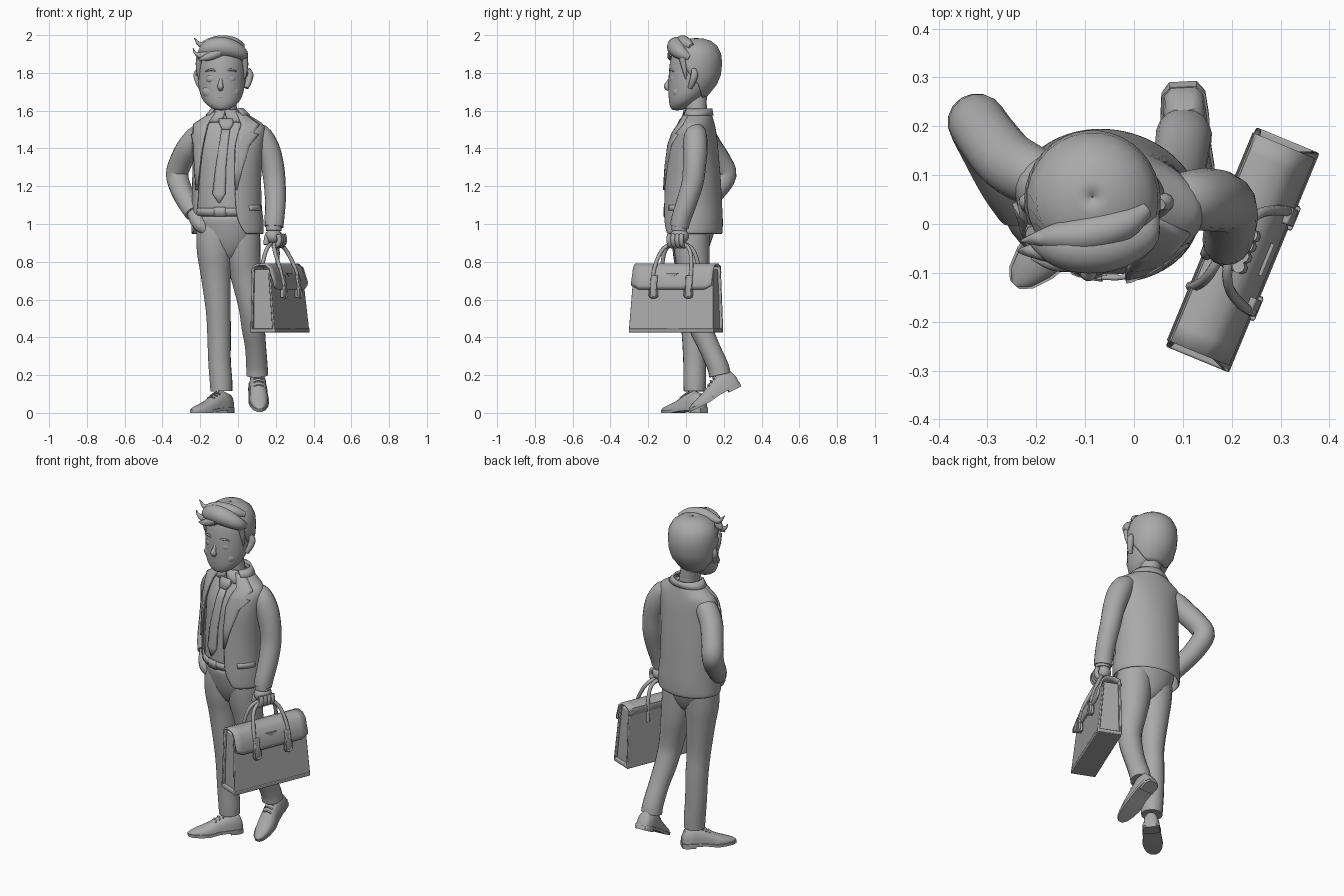
import bpy, bmesh, math
from mathutils import Vector, Matrix

MAT = bpy.data.materials.new("plain_grey")
MAT.diffuse_color = (0.4, 0.4, 0.4, 1)
TURN = math.radians(-10)


def make(name, verts, faces, sub=0, solid=0, bevel=0, angle=50):
    bm = bmesh.new()
    vs = [bm.verts.new(v) for v in verts]
    for f in faces:
        bm.faces.new([vs[i] for i in f])
    bmesh.ops.remove_doubles(bm, verts=bm.verts, dist=1e-5)
    bmesh.ops.recalc_face_normals(bm, faces=bm.faces)
    me = bpy.data.meshes.new(name)
    bm.to_mesh(me)
    bm.free()
    me.materials.append(MAT)
    ob = bpy.data.objects.new(name, me)
    bpy.context.collection.objects.link(ob)
    bpy.ops.object.select_all(action='DESELECT')
    ob.select_set(True)
    bpy.context.view_layer.objects.active = ob
    bpy.ops.object.shade_smooth_by_angle(angle=math.radians(angle))
    if solid:
        m = ob.modifiers.new("thickness", 'SOLIDIFY')
        m.thickness, m.offset = solid, 0
    if bevel:
        m = ob.modifiers.new("soft_edges", 'BEVEL')
        m.width, m.segments = bevel, 2
    if sub:
        m = ob.modifiers.new("smooth", 'SUBSURF')
        m.levels = m.render_levels = sub
    return ob


def loft(name, rings, closed=True, caps=True, **kw):
    n = len(rings[0])
    verts = [p for r in rings for p in r]
    faces = []
    for i in range(len(rings) - 1):
        for j in range(n if closed else n - 1):
            k = (j + 1) % n
            faces.append((i*n + j, i*n + k, (i+1)*n + k, (i+1)*n + j))
    if caps:
        faces += [tuple(range(n)), tuple((len(rings)-1)*n + j for j in range(n))]
    return make(name, verts, faces, **kw)


def oval(cx, cy, z, rx, ry, a0=0, a1=360, n=20, turn=0.0):
    closed = (a0, a1) == (0, 360)
    out = []
    for i in range(n):
        a = math.radians(a0 + (a1 - a0) * i / (n if closed else n - 1))
        p = Matrix.Rotation(turn, 2) @ Vector((rx*math.cos(a), ry*math.sin(a)))
        out.append(Vector((cx + p.x, cy + p.y, z)))
    return out


def tube(name, pts, n=12, steps=4):
    """Round tube through (x, y, z, radius) points."""
    P = [Vector(p) for p in pts]
    P = [P[0]*2 - P[1]] + P + [P[-1]*2 - P[-2]]
    path = []
    for i in range(1, len(P) - 2):
        a, b, c, d = P[i-1:i+3]
        for s in range(steps):
            t = s / steps
            path.append(0.5*(2*b + (c-a)*t + (2*a-5*b+4*c-d)*t*t + (3*b-a-3*c+d)*t**3))
    path.append(P[-2])
    rings, nor = [], None
    for i, p in enumerate(path):
        t = (path[min(i+1, len(path)-1)].xyz - path[max(i-1, 0)].xyz).normalized()
        nor = t.orthogonal() if nor is None else nor - t * nor.dot(t)
        nor.normalize()
        bi = t.cross(nor)
        rings.append([p.xyz + max(p.w, .002) * (nor*math.cos(2*math.pi*j/n) + bi*math.sin(2*math.pi*j/n))
                      for j in range(n)])
    return loft(name, rings, angle=60)


def ball(name, c, r, turn=0.0):
    rings = [oval(c[0], c[1], c[2] + r[2]*math.sin(t), r[0]*math.cos(t), r[1]*math.cos(t), n=14, turn=turn)
             for t in [math.radians(-84 + 168*i/9) for i in range(10)]]
    return loft(name, rings)


# Jacket profile: z, centre x, centre y, half width, half depth, opening angles
COAT = [(.945, -.055, .037, .188, .150, -52, 200), (1.02, -.055, .037, .186, .152, -66, 212),
        (1.1, -.06, .035, .18, .150, -67, 220), (1.25, -.06, .035, .178, .142, -69, 224),
        (1.4, -.055, .035, .184, .128, -72, 232), (1.48, -.05, .045, .192, .108, -70, 238),
        (1.525, -.05, .055, .19, .088, -65, 240), (1.555, -.052, .058, .135, .078, -60, 235),
        (1.595, -.055, .06, .074, .068, -50, 230)]


def row(z):
    for a, b in zip(COAT, COAT[1:]):
        if z <= b[0]:
            t = (z - a[0]) / (b[0] - a[0])
            return [u + (v - u)*t for u, v in zip(a, b)]
    return COAT[-1]


def band(z, s, a0, a1, n):
    _, cx, cy, rx, ry, _, _ = row(z)
    return oval(cx, cy, z, rx*s, ry*s, a0, a1, n, TURN)


def strip(name, rows, s, solid=.01):
    n = max(5, int((rows[0][2] - rows[0][1]) / 10))
    loft(name, [band(z, s, a, b, n) for z, a, b in rows], closed=False, caps=False, solid=solid)


# Torso clothes
levels = [.945, .98, 1.02, 1.06, 1.1, 1.18, 1.25, 1.33, 1.4, 1.44, 1.48, 1.51, 1.53, 1.56, 1.595]
loft("jacket", [band(z, 1, row(z)[5], row(z)[6], 30) for z in levels],
     closed=False, caps=False, solid=.012, sub=1)
loft("shirt", [band(z, .93, 0, 360, 24) for z in levels[2:]], sub=1)
for side in (0, 1):
    rows = []
    for z, w in ((1.18, 3), (1.3, 14), (1.42, 26), (1.475, 40), (1.48, 27), (1.525, 36), (1.56, 36), (1.595, 34)):
        e = row(z)[5 + side]
        rows.append((z, e - w, e) if side else (z, e, e + w))
    strip("lapel", rows, 1.05)
    c = -92 + (25 if side else -25)
    strip("shirt_collar", [(1.54, c - 12, c + 12), (1.565, c - 22, c + 22), (1.605, c - 26, c + 26)], .98)
strip("jacket_collar", [(1.575, -40, 220), (1.61, -40, 220)], 1.1)
strip("tie", [(1.11, -95, -94), (1.16, -107, -84), (1.3, -102, -84), (1.45, -97, -83), (1.51, -96, -82)], .98)
strip("tie_knot", [(1.5, -95, -83), (1.53, -101, -77), (1.555, -104, -74)], 1.0, .02)
strip("belt", [(1.045, -180, 179), (1.085, -180, 179)], .965)
strip("belt_buckle", [(1.04, -104, -84), (1.09, -104, -84)], .985)
strip("side_pocket_flap", [(1.07, -42, -5), (1.1, -42, -5)], 1.015)

# Trousers
loft("trouser_seat", [oval(x, y, z, rx, ry, turn=TURN) for z, x, y, rx, ry in
     ((.8, -.045, .03, .05, .05), (.85, -.05, .03, .1, .085), (.91, -.055, .028, .15, .108), (.97, -.055, .03, .166, .124),
      (1.02, -.055, .033, .17, .138), (1.06, -.055, .036, .17, .143))], sub=1)
tube("right_trouser_leg", [(-.118, .028, 1.02, .09), (-.122, .025, .94, .099), (-.122, .025, .84, .094),
     (-.118, .028, .74, .081), (-.105, .03, .55, .066), (-.1, .04, .42, .063), (-.098, .045, .28, .06),
     (-.09, .046, .17, .06), (-.088, .046, .115, .058)], 18)
tube("left_trouser_leg", [(.015, .03, 1.02, .088), (.02, .027, .94, .097), (.027, .032, .84, .093),
     (.04, .04, .74, .083), (.068, .045, .57, .067), (.08, .075, .46, .062), (.093, .122, .35, .056),
     (.1, .167, .25, .057), (.102, .18, .2, .058)], 18)


# Shoes, laid out from heel to toe
def shoe(name, heel, toe):
    heel, d = Vector(heel), (Vector(toe) - Vector(heel)).normalized()
    side = Vector((0, 0, 1)).cross(d).normalized()
    up = d.cross(side)
    at = lambda u, v, h: heel + d*u + side*v + up*h
    rings, sole = [], []
    for u, w, h, f in ((0, .026, .06, .025), (.015, .04, .1, .025), (.07, .045, .118, .025), (.13, .045, .095, .022),
                       (.19, .05, .062, .012), (.24, .043, .044, .012), (.28, .028, .03, .012), (.3, .008, .018, .012)):
        rings.append([at(u, w*math.cos(a), f + (h - f)*max(0, math.sin(a))**.7)
                      for a in [math.pi*i/11 for i in range(12)]])
        w += .005
        sole.append([at(u, -w, f - .012), at(u, w, f - .012), at(u, w, f + .004), at(u, -w, f + .004)])
    loft(name, rings)
    loft(name + "_sole", sole)
    loft(name + "_heel", [[at(u, v, h) for u, v in ((-.002, -.028), (.02, -.044), (.07, -.044),
         (.07, .044), (.02, .044), (-.002, .028))] for h in (0, .025)])
    for u, h in ((.11, .108), (.13, .098), (.15, .086)):
        tube(name + "_lace", [(*at(u, v, h - abs(v)*.35), .005) for v in (-.025, 0, .025)], 6)


shoe("right_shoe", (-.04, .095, 0), (-.25, -.13, 0))
shoe("left_shoe", (.1, .29, .14), (.115, .02, .005))

# Arms and hands
tube("right_sleeve", [(-.15, .08, 1.475, .045), (-.2, .095, 1.472, .06), (-.258, .128, 1.41, .063),
     (-.302, .18, 1.33, .061), (-.322, .208, 1.26, .06), (-.3, .158, 1.18, .057), (-.265, .085, 1.11, .053),
     (-.235, .03, 1.055, .046)], 16)
tube("right_hand", [(-.236, .035, 1.06, .036), (-.215, 0, 1.02, .04), (-.19, -.025, .985, .036),
     (-.165, -.035, .95, .015)])
tube("left_sleeve", [(.06, .055, 1.475, .045), (.112, .05, 1.472, .06), (.155, .05, 1.4, .065),
     (.182, .045, 1.31, .061), (.194, .035, 1.22, .058), (.198, .005, 1.12, .055), (.193, -.025, 1.03, .052),
     (.19, -.035, .985, .05)], 16)
tube("left_cuff", [(.19, -.035, 1.0, .043), (.19, -.037, .965, .043)])
ball("left_hand", (.19, -.035, .935), (.043, .052, .042), math.radians(-22))
BAG = Matrix.Translation((.2225, -.053, 0)) @ Matrix.Rotation(math.atan2(.92, .38), 4, 'Z')
bag = lambda u, out, z: BAG @ Vector((u, -out, z))
for u in (-.035, -.012, .012, .035):
    tube("finger", [(*bag(u, o, z), .0135) for o, z in ((.005, .945), (.012, .915), (.0, .89), (-.03, .882))], 8)
tube("thumb", [(*bag(u, -.065, z), .014) for u, z in ((-.01, .95), (-.03, .92), (-.035, .89))], 8)

# Briefcase: tapered body, base rim, folding ends, flap, straps, handles
slab = lambda u, a, b, z: [bag(-u, a, z), bag(u, a, z), bag(u, b, z), bag(-u, b, z)]
loft("briefcase_body", [slab(.228, -.06, .06, .44), slab(.224, -.06, .05, .6), slab(.216, -.06, .028, .76)], bevel=.006)
loft("briefcase_base", [slab(.243, -.07, .07, .425), slab(.243, -.07, .07, .447)], bevel=.004)
loft("briefcase_back", [slab(.243, -.07, -.058, .44), slab(.23, -.068, -.055, .775)], bevel=.004)
loft("briefcase_front", [slab(.243, .055, .068, .44), slab(.23, .026, .036, .74)], bevel=.004)
flap = [(-.068, .74), (-.06, .775), (-.03, .787), (.01, .785), (.036, .765), (.05, .72), (.06, .675), (.058, .655)]
loft("briefcase_flap", [[bag(u, o, z + (.02 if abs(u) > .2 and i > 5 else 0)) for i, (o, z) in enumerate(flap)]
     for u in (-.23, -.19, -.08, 0, .08, .19, .23)], closed=False, caps=False, solid=.01)
for s in (-.1, .1):
    loft("briefcase_strap", [[bag(s + u, o, z) for u, o in ((-.018, a), (.018, a), (.018, b), (-.018, b))]
         for z, a, b in ((.61, .05, .072), (.66, .05, .076), (.73, .04, .066))], bevel=.004)
    tube("strap_ring", [(*bag(s + u, .072, z), .006) for u, z in ((-.02, .655), (-.02, .62), (0, .61), (.02, .62), (.02, .655))], 6)
for name, o in (("outer_handle", .066), ("inner_handle", -.07)):
    tube(name, [(*bag(u, o + (-.033 - o)*t, z), .0105) for u, z, t in
         ((-.11, .68, 0), (-.105, .77, .25), (-.085, .85, .6), (-.05, .888, .8), (0, .895, .85),
          (.05, .888, .8), (.085, .85, .6), (.105, .77, .25), (.11, .68, 0))], 8)
loft("clasp", [[bag(u, o, z) for u, z in ((-.035, .74), (.035, .74), (.0, .715))] for o in (.045, .056)])

# Head and face
tube("neck", [(-.055, .06, 1.52, .062), (-.06, .055, 1.6, .056), (-.075, .05, 1.68, .06)], 16)
HEAD = [(1.601, -.048, .025, .022), (1.613, -.038, .058, .046), (1.645, -.014, .098, .078), (1.69, .01, .117, .104),
        (1.74, .028, .126, .123), (1.79, .04, .129, .134), (1.85, .047, .13, .136), (1.9, .05, .126, .128),
        (1.94, .052, .104, .104), (1.966, .054, .066, .068), (1.974, .055, .025, .025)]
loft("head", [oval(-.087, y, z, rx, ry) for z, y, rx, ry in HEAD], sub=1)
tube("nose", [(-.09, -.08, 1.775, .008), (-.092, -.095, 1.745, .012), (-.093, -.101, 1.728, .017), (-.092, -.088, 1.712, .012)], 10)
for s in (-1, 1):
    x = -.09 + s*.052
    ball("eyelid", (x, -.062, 1.768), (.03, .021, .024), s*.4)
    tube("eyebrow", [(x - .03, -.074 + s*-.008, 1.808, .003), (x, -.082, 1.817, .006), (x + .03, -.074 + s*.008, 1.808, .003)], 8)
    o = -.085 + s*(.128 if s > 0 else .112)
    tube("ear", [(o + s*u, y, z, r) for u, y, z, r in ((0, .02, 1.72, .012), (.012, .033, 1.75, .017),
         (.02, .045, 1.79, .019), (.01, .04, 1.82, .012))], 10)
    ball("cheek", (-.09 + s*.055, -.042, 1.7), (.045, .033, .038))
tube("smile", [(-.132, -.068, 1.69, .003), (-.112, -.081, 1.677, .006), (-.09, -.086, 1.672, .007),
     (-.068, -.081, 1.677, .006), (-.048, -.068, 1.69, .003)], 8)
ball("chin", (-.087, -.06, 1.627), (.034, .026, .022))

# Hair: close cap, swept quiff and loose locks
CAP = [(1.67, .004, .098, .098, 55, 125), (1.69, .01, .112, .11, 40, 140), (1.74, .03, .128, .13, 15, 165),
       (1.79, .042, .134, .139, -8, 188), (1.85, .048, .136, .14, -28, 208), (1.9, .05, .131, .133, -55, 235),
       (1.94, .052, .112, .112, -90, 270), (1.966, .054, .075, .077, -90, 270), (1.978, .055, .035, .035, -90, 270),
       (1.98, .055, .001, .001, -90, 270)]
loft("hair_cap", [oval(-.085, y, z, rx, ry, a, b, 24) for z, y, rx, ry, a, b in CAP],
     closed=False, caps=False, solid=.008)
tube("quiff", [(.035, .02, 1.88, .018), (.015, -.025, 1.905, .036), (-.045, -.045, 1.93, .05),
     (-.11, -.048, 1.938, .052), (-.17, -.04, 1.922, .04), (-.215, -.035, 1.9, .004)], 14)
tube("quiff_top", [(.025, .03, 1.94, .016), (-.02, .0, 1.955, .033), (-.09, -.02, 1.963, .037),
     (-.15, -.025, 1.955, .03), (-.2, -.03, 1.95, .014), (-.232, -.035, 1.985, .002)], 12)
tube("side_lock", [(-.14, -.06, 1.91, .028), (-.19, -.055, 1.892, .02), (-.225, -.055, 1.905, .009), (-.238, -.055, 1.93, .002)], 10)
tube("front_lock", [(-.1, -.068, 1.91, .028), (-.16, -.078, 1.884, .02), (-.21, -.07, 1.87, .003)], 10)
for s in (-1, 1):
    tube("sideburn", [(-.085 + s*.12, -.02, 1.88, .018), (-.085 + s*.124, -.008, 1.82, .013), (-.085 + s*.121, 0, 1.765, .003)], 8)
